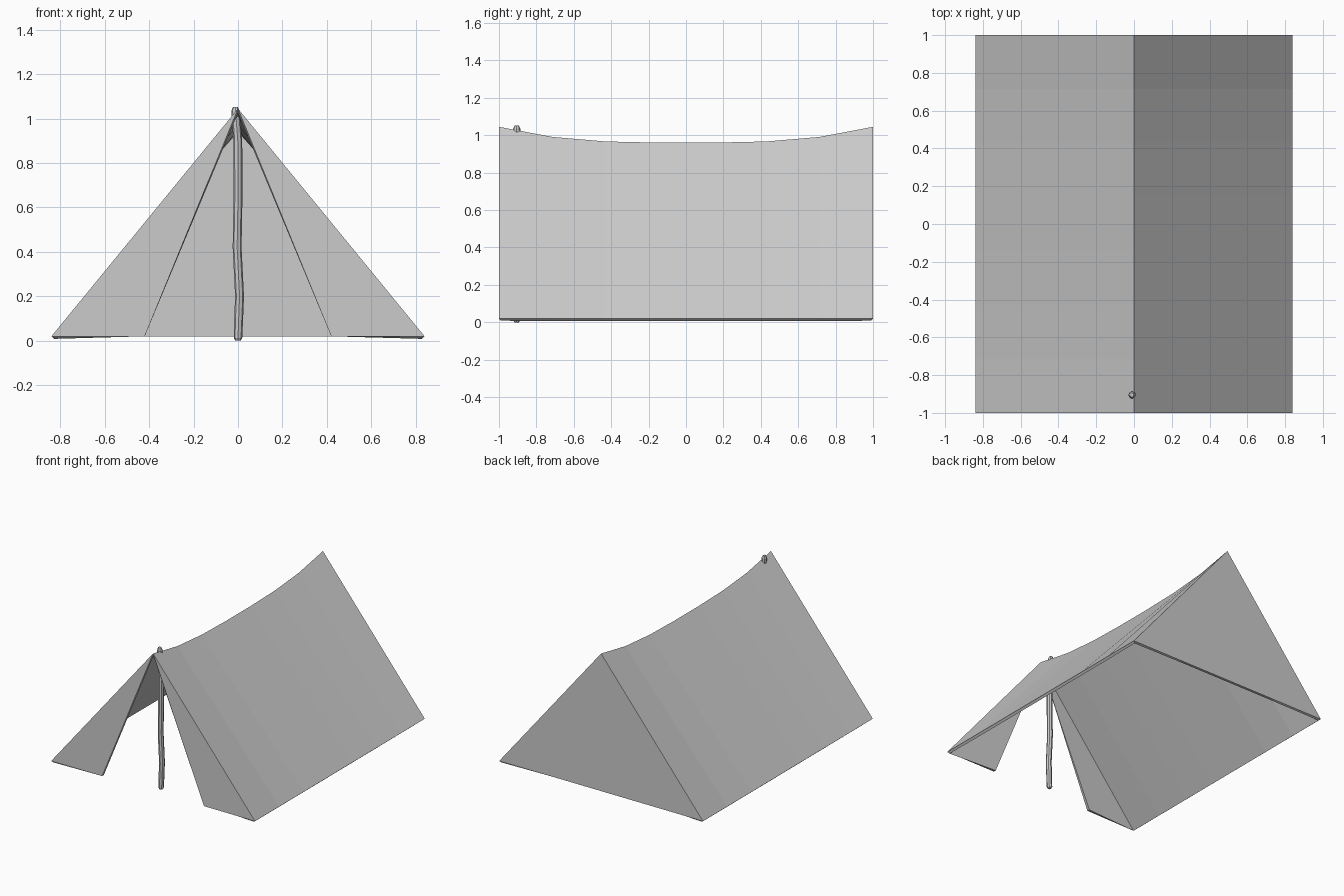
import bpy, bmesh, math

if "Cube" in bpy.data.objects:
    bpy.data.objects.remove(bpy.data.objects["Cube"])

W, FLAP, BASE, SEGS = 0.84, 0.42, 0.02, 7


def make_object(name, bm):
    bmesh.ops.recalc_face_normals(bm, faces=bm.faces)
    mesh = bpy.data.meshes.new(name)
    bm.to_mesh(mesh)
    bm.free()
    ob = bpy.data.objects.new(name, mesh)
    bpy.context.collection.objects.link(ob)
    return ob


# Canvas: sagging ridge, two sloping sides, back wall and two front flaps
bm = bmesh.new()
ys = [-1 + 2 * i / SEGS for i in range(SEGS + 1)]
ridge = [bm.verts.new((0, y, 0.96 + 0.085 * abs(y) ** 3)) for y in ys]
back_feet = []
for s in (-1, 1):
    foot = [bm.verts.new((s * W, y, BASE)) for y in ys]
    for i in range(SEGS):
        quad = [ridge[i], foot[i], foot[i + 1], ridge[i + 1]]
        bm.faces.new(quad if s < 0 else quad[::-1])
    # front flap
    inner = bm.verts.new((s * FLAP, -1, BASE))
    tri = [ridge[0], foot[0], inner]
    bm.faces.new(tri if s > 0 else tri[::-1])
    # back wall outer triangle
    inner = bm.verts.new((s * FLAP, 1, BASE))
    bm.faces.new([ridge[-1], foot[-1], inner])
    back_feet.append(inner)
bm.faces.new([ridge[-1]] + back_feet)
bmesh.ops.recalc_face_normals(bm, faces=bm.faces)
bm.normal_update()
# keep normals pointing outward so the cloth thickens inward
side = next(f for f in bm.faces if len(f.verts) == 4)
if side.normal.z < 0:
    bmesh.ops.reverse_faces(bm, faces=bm.faces)
mesh = bpy.data.meshes.new("canvas")
bm.to_mesh(mesh)
bm.free()
canvas = bpy.data.objects.new("canvas", mesh)
bpy.context.collection.objects.link(canvas)
thick = canvas.modifiers.new("cloth_thickness", 'SOLIDIFY')
thick.thickness = 0.02
thick.offset = -1

# Pole: crooked eight-sided stick with rounded ends (x, z, radius)
path = [(0.0, 0.0, 0.012), (0.0, 0.012, 0.019), (0.003, 0.1, 0.02),
        (0.007, 0.2, 0.02), (-0.004, 0.42, 0.02), (0.0, 0.65, 0.02),
        (-0.001, 0.9, 0.02), (-0.011, 1.035, 0.019), (-0.012, 1.052, 0.011)]
bm = bmesh.new()
rings = []
for x, z, r in path:
    rings.append([bm.verts.new((x + r * math.cos(a * math.pi / 4),
                                -0.905 + r * math.sin(a * math.pi / 4), z))
                  for a in range(8)])
for lo, hi in zip(rings, rings[1:]):
    for k in range(8):
        j = (k + 1) % 8
        bm.faces.new([lo[k], lo[j], hi[j], hi[k]])
bm.faces.new(rings[0])
bm.faces.new(rings[-1])
make_object("front_pole", bm)
